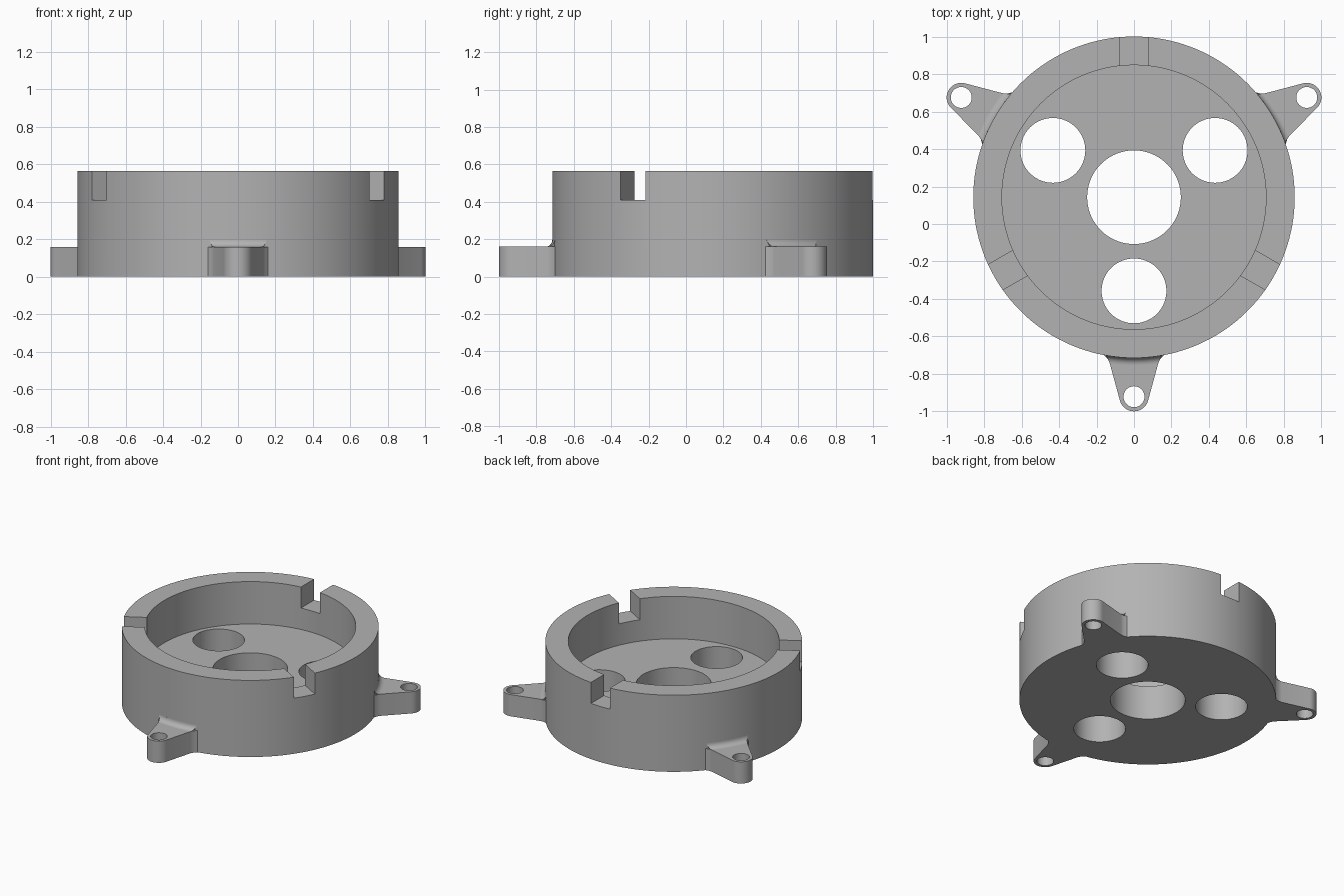
import bpy, bmesh, math
from mathutils import Matrix

CENTRE = Matrix.Translation((0, 0.143, 0))
TURNS = [CENTRE @ Matrix.Rotation(math.radians(a), 4, 'Z') for a in (0, 120, 240)]
RADIUS, INNER, HEIGHT, FLOOR = 0.858, 0.705, 0.565, 0.252
EAR_TOP, FILLET = 0.16, 0.037

cube = bpy.data.objects.get("Cube")
if cube:
    bpy.data.objects.remove(cube, do_unlink=True)

grey = bpy.data.materials.new("plain grey")
grey.use_nodes = True
grey.diffuse_color = (0.45, 0.45, 0.45, 1)
grey.node_tree.nodes["Principled BSDF"].inputs["Base Color"].default_value = (0.45, 0.45, 0.45, 1)


def finish(name, bm):
    bmesh.ops.recalc_face_normals(bm, faces=bm.faces)
    mesh = bpy.data.meshes.new(name)
    bm.to_mesh(mesh)
    bm.free()
    mesh.materials.append(grey)
    obj = bpy.data.objects.new(name, mesh)
    bpy.context.collection.objects.link(obj)
    return obj


def cylinder(bm, radius, z0, z1, place, sides):
    bmesh.ops.create_cone(bm, cap_ends=True, segments=sides, radius1=radius, radius2=radius,
                          depth=z1 - z0, matrix=place @ Matrix.Translation((0, 0, (z0 + z1) / 2)))


def cut(obj, bm):
    """Subtract the solids in bm and bake the result."""
    cutter = finish("cutter", bm)
    cutter.hide_render = True
    mod = obj.modifiers.new("cut", 'BOOLEAN')
    mod.operation, mod.solver, mod.object = 'DIFFERENCE', 'EXACT', cutter
    deps = bpy.context.evaluated_depsgraph_get()
    baked = bpy.data.meshes.new_from_object(obj.evaluated_get(deps))
    obj.modifiers.clear()
    obj.data = baked
    bpy.data.objects.remove(cutter, do_unlink=True)


def smooth(obj):
    bpy.ops.object.select_all(action='DESELECT')
    obj.select_set(True)
    bpy.context.view_layer.objects.active = obj
    bpy.ops.object.shade_smooth_by_angle(angle=math.radians(30))


# Cup: a lathed profile with an open top
bm = bmesh.new()
sides = 144
profile = [(RADIUS, 0), (RADIUS, HEIGHT), (INNER, HEIGHT), (INNER, FLOOR)]
rings = [[bm.verts.new(CENTRE @ Matrix.Rotation(math.tau * i / sides, 4, 'Z')
                       @ Matrix.Translation((r, 0, z)).to_translation())
          for i in range(sides)] for r, z in profile]
for low, high in zip(rings, rings[1:]):
    for i in range(sides):
        j = (i + 1) % sides
        bm.faces.new((low[i], low[j], high[j], high[i]))
bm.faces.new(rings[0])
bm.faces.new(rings[-1])
body = finish("round_cup", bm)

# Floor holes: one large in the middle, three around it
bm = bmesh.new()
cylinder(bm, 0.25, -0.1, 0.4, CENTRE, 96)
for turn in TURNS:
    cylinder(bm, 0.173, -0.1, 0.4, turn @ Matrix.Translation((0, -0.5, 0)), 72)
cut(body, bm)

# Rim slots opposite the ears
bm = bmesh.new()
for turn in TURNS:
    bmesh.ops.create_cube(bm, size=1, matrix=turn @ Matrix.Translation((0, 0.8, 0.56))
                          @ Matrix.Diagonal((0.155, 0.4, 0.3, 1)))
cut(body, bm)
smooth(body)

# Mounting ears: tapered plate with a rounded tip and a flared root
half = [(0.13, -0.885), (0.141, -0.863), (0.16, -0.843), (0.14, -0.82)]
tip = [(0.078 * math.cos(a), -1.065 + 0.078 * math.sin(a))
       for a in (math.radians(-15 - 150 * i / 24) for i in range(25))]
outline = half[::-1] + tip + [(-x, y) for x, y in half]

for name, turn in zip(("front_ear", "left_ear", "right_ear"), TURNS):
    bm = bmesh.new()
    base = bm.faces.new([bm.verts.new((x, y, 0)) for x, y in outline])
    top = bmesh.ops.extrude_face_region(bm, geom=[base])["geom"]
    bmesh.ops.translate(bm, vec=(0, 0, EAR_TOP),
                        verts=[v for v in top if isinstance(v, bmesh.types.BMVert)])
    bm.transform(turn)
    ear = finish(name, bm)
    bm = bmesh.new()
    cylinder(bm, 0.056, -0.1, 0.3, turn @ Matrix.Translation((0, -1.065, 0)), 48)
    cut(ear, bm)
    smooth(ear)

    # Concave fillet where the ear's top meets the wall
    bm = bmesh.new()
    loop = []
    for i in range(9):
        a = math.pi / 2 * i / 8
        r = RADIUS + FILLET * (1 - math.sin(a))
        loop.append((r, EAR_TOP + FILLET * (1 - math.cos(a)), 0.13 + 0.025 * i / 8))
    loop += [(RADIUS - 0.02, EAR_TOP + FILLET, 0.155), (RADIUS - 0.02, EAR_TOP - 0.02, 0.13),
             (RADIUS + FILLET, EAR_TOP - 0.02, 0.125)]
    steps = 12
    slices = []
    for s in range(steps + 1):
        row = []
        for r, z, width in loop:
            a = math.asin(width / r) * (2 * s / steps - 1)
            row.append(bm.verts.new((r * math.sin(a), -r * math.cos(a), z)))
        slices.append(row)
    for one, two in zip(slices, slices[1:]):
        for i in range(len(loop)):
            j = (i + 1) % len(loop)
            bm.faces.new((one[i], one[j], two[j], two[i]))
    bm.faces.new(slices[0])
    bm.faces.new(slices[-1])
    bm.transform(turn)
    smooth(finish(name + "_fillet", bm))
